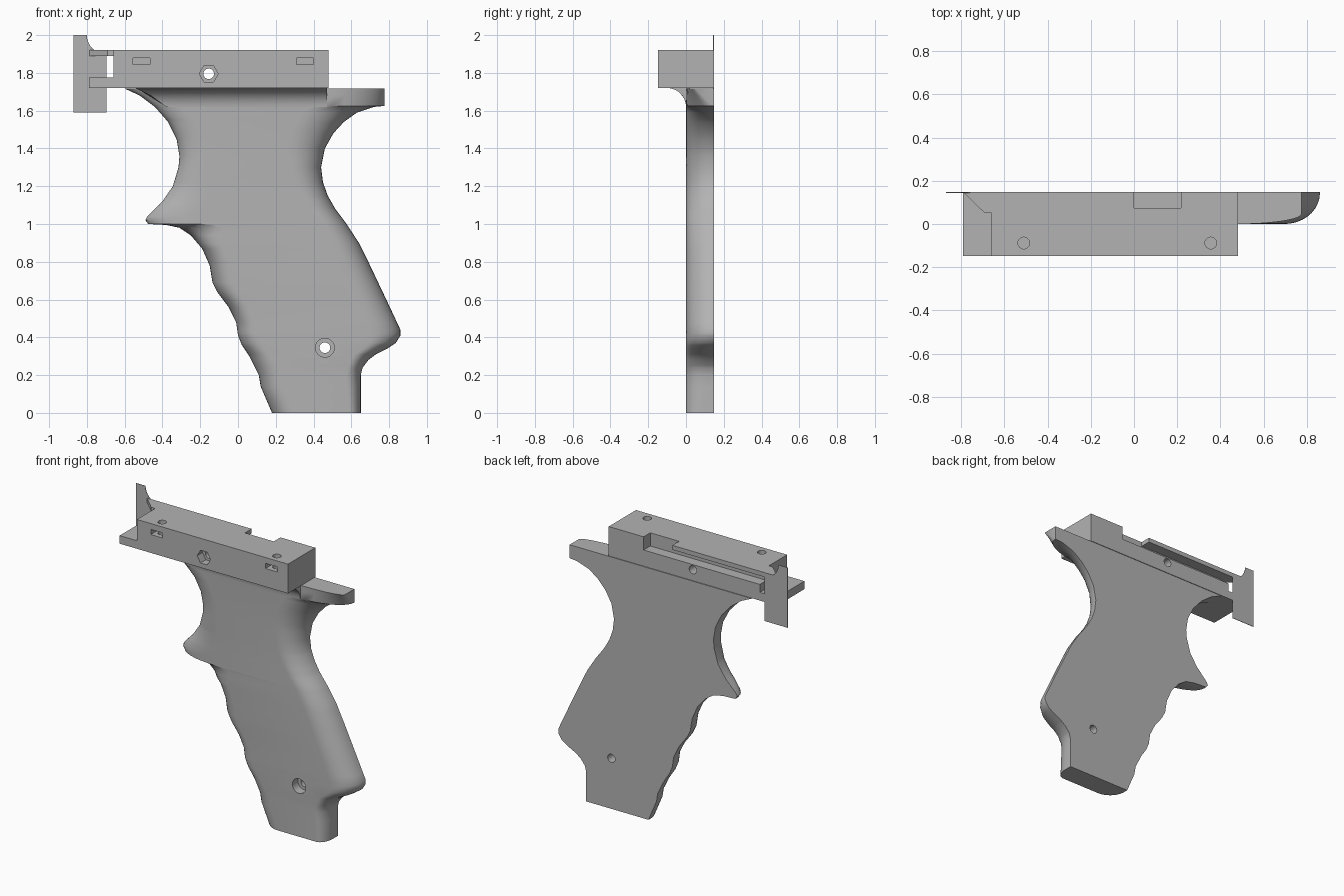
import bpy, bmesh, math
from mathutils import Matrix, Vector

if "Cube" in bpy.data.objects:
    bpy.data.objects.remove(bpy.data.objects["Cube"])

grey = bpy.data.materials.new("plain grey")
grey.use_nodes = True
colour = (0.45, 0.45, 0.45, 1)
grey.diffuse_color = colour
grey.node_tree.nodes["Principled BSDF"].inputs["Base Color"].default_value = colour

BACK = 0.147


def finish(bm, name):
    bmesh.ops.recalc_face_normals(bm, faces=bm.faces[:])
    mesh = bpy.data.meshes.new(name)
    bm.to_mesh(mesh)
    bm.free()
    mesh.materials.append(grey)
    obj = bpy.data.objects.new(name, mesh)
    bpy.context.scene.collection.objects.link(obj)
    return obj


def box(name, x, y, z):
    bm = bmesh.new()
    bmesh.ops.create_cube(bm, size=1)
    for v in bm.verts:
        v.co = Vector([(r[0] + r[1]) / 2 + c * (r[1] - r[0])
                       for r, c in zip((x, y, z), v.co)])
    return finish(bm, name)


def prism(name, points, direction):
    """Closed profile swept along a direction."""
    bm = bmesh.new()
    face = bm.faces.new([bm.verts.new(p) for p in points])
    moved = bmesh.ops.extrude_face_region(bm, geom=[face], use_keep_orig=True)["geom"]
    verts = [g for g in moved if isinstance(g, bmesh.types.BMVert)]
    bmesh.ops.translate(bm, verts=verts, vec=direction)
    return finish(bm, name)


def rod(name, start, direction, radius, sides=32):
    """Cylinder or regular prism along y or z."""
    bm = bmesh.new()
    d = Vector(direction)
    turn = Vector((0, 0, 1)).rotation_difference(d).to_matrix().to_4x4()
    spin = Matrix.Rotation(math.pi / 2, 4, "Z")
    bmesh.ops.create_cone(bm, cap_ends=True, segments=sides, radius1=radius,
                          radius2=radius, depth=d.length,
                          matrix=Matrix.Translation(Vector(start) + d / 2) @ turn @ spin)
    return finish(bm, name)


def cut(obj, cutters):
    for c in cutters:
        mod = obj.modifiers.new("cut", "BOOLEAN")
        mod.operation, mod.solver, mod.object = "DIFFERENCE", "EXACT", c
    graph = bpy.context.evaluated_depsgraph_get()
    mesh = bpy.data.meshes.new_from_object(obj.evaluated_get(graph))
    obj.modifiers.clear()
    obj.data = mesh
    for c in cutters:
        bpy.data.objects.remove(c)


def smooth(obj, angle):
    bpy.ops.object.select_all(action="DESELECT")
    obj.select_set(True)
    bpy.context.view_layer.objects.active = obj
    bpy.ops.object.shade_smooth_by_angle(angle=math.radians(angle))


def sample(table, z, column=1):
    for a, b in zip(table, table[1:]):
        if z <= b[0]:
            return a[column] + (b[column] - a[column]) * (z - a[0]) / (b[0] - a[0])
    return table[-1][column]


# Grip: horizontal sections between a finger edge and a palm edge (height, x)
finger = [(0, .18), (.07, .15), (.14, .12), (.2, .11), (.3, .06), (.36, .02),
          (.41, 0), (.48, -.01), (.56, -.05), (.64, -.11), (.69, -.135),
          (.78, -.15), (.87, -.19), (.94, -.25), (.98, -.31), (.995, -.38),
          (1, -.475), (1.02, -.49), (1.04, -.48), (1.07, -.45), (1.12, -.4),
          (1.2, -.345), (1.3, -.315), (1.36, -.31), (1.45, -.325),
          (1.54, -.37), (1.62, -.44), (1.68, -.52), (1.717, -.6)]
palm = [(0, .65), (.2, .65), (.24, .66), (.28, .69), (.31, .73), (.34, .79),
        (.37, .835), (.41, .86), (.44, .86), (.6, .785), (.8, .69), (.9, .64),
        (1, .575), (1.08, .515), (1.15, .475), (1.22, .45), (1.3, .44),
        (1.4, .46), (1.48, .505), (1.54, .56), (1.59, .63), (1.62, .72),
        (1.625, .775), (1.717, .775)]
# Edge rounding: height, finger width and rim, palm width and rim
rounding = [(0, .12, .03, .06, .05), (.25, .12, .03, .08, .03),
            (.42, .1, .03, .17, .002), (.9, .12, .03, .15, .002),
            (1.02, .3, .02, .14, .002), (1.1, .25, .05, .14, .002),
            (1.3, .15, .06, .16, .002), (1.55, .15, .08, .25, .002),
            (1.625, .15, .1, .33, .002), (1.717, .15, .1, .3, .1)]


def section(z):
    left, right = sample(finger, z), sample(palm, z)
    wl, tl, wr, tr = [sample(rounding, z, c) for c in range(1, 5)]
    steps = [math.pi / 2 * i / 9 for i in range(10)]
    row = [(left, BACK, z)]
    row += [(left + wl * (1 - math.cos(a)), BACK - tl - (BACK - tl) * math.sin(a), z)
            for a in steps]
    row += [(right - wr * (1 - math.cos(a)), BACK - tr - (BACK - tr) * math.sin(a), z)
            for a in reversed(steps)]
    return row + [(right, BACK, z)]


heights = sorted({p[0] for p in finger + palm + rounding})
bm = bmesh.new()
rows = [[bm.verts.new(p) for p in section(z)] for z in heights]
for low, high in zip(rows, rows[1:]):
    for i in range(len(low)):
        j = (i + 1) % len(low)
        bm.faces.new((low[i], low[j], high[j], high[i]))
bm.faces.new(rows[0])
bm.faces.new(rows[-1])
grip = finish(bm, "grip")
cut(grip, [rod("screw_bore", (.46, -.1, .345), (0, .4, 0), .028),
           rod("screw_recess", (.46, -.1, .345), (0, .16, 0), .05)])
smooth(grip, 35)

# Concave flare joining grip to rail body
curve = [(-.5, -.1 + .1 * math.cos(a), 1.62 + .1 * math.sin(a))
         for a in [math.pi / 2 * i / 10 for i in range(11)]]
flare = prism("flare", curve + [(-.5, .02, 1.72), (-.5, .02, 1.62)], (.97, 0, 0))
for v in flare.data.vertices:
    # trim the lower ends to follow the grip edges
    low, high = sample(finger, v.co.z) + .06, sample(palm, v.co.z) - .12
    v.co.x = max(low, -.56) if v.co.x < 0 else min(high, .47)
smooth(flare, 35)

# Rail body with pocket, nut slots and bolt holes
rail = box("rail_body", (-.66, .48), (-BACK, BACK), (1.72, 1.92))
cutters = [box("pocket", (-.7, .217), (.075, .2), (1.83, 1.89)),
           box("pocket_mouth", (0, .217), (.075, .2), (1.85, 2)),
           rod("cross_bore", (-.155, -.3, 1.795), (0, .6, 0), .028),
           rod("hex_recess", (-.155, -.3, 1.795), (0, .21, 0), .05, 6)]
for x in (-.51, .355):
    cutters.append(box("nut_slot", (x - .045, x + .045), (-.2, -.04), (1.845, 1.88)))
    cutters.append(rod("bolt_hole", (x, -.088, 1.8), (0, 0, .2), .027))
cut(rail, cutters)
smooth(rail, 30)

# Forked end of the rail
box("lower_ledge", (-.79, -.66), (-BACK, BACK), (1.72, 1.775))
prism("upper_tab", [(-.79, BACK, 1.89), (-.69, .05, 1.89), (-.66, .05, 1.89),
                    (-.66, BACK, 1.89)], (0, 0, .03))

# Thin end plate with a curved shoulder
shoulder = [(-.7 - .1 * math.sin(a), BACK, 2 - .1 * math.cos(a))
            for a in [math.pi / 2 * i / 8 for i in range(9)]]
prism("end_plate", [(-.87, BACK, 1.59), (-.695, BACK, 1.59), (-.695, BACK, 1.89)]
      + shoulder + [(-.87, BACK, 2)], (0, -.003, 0))
